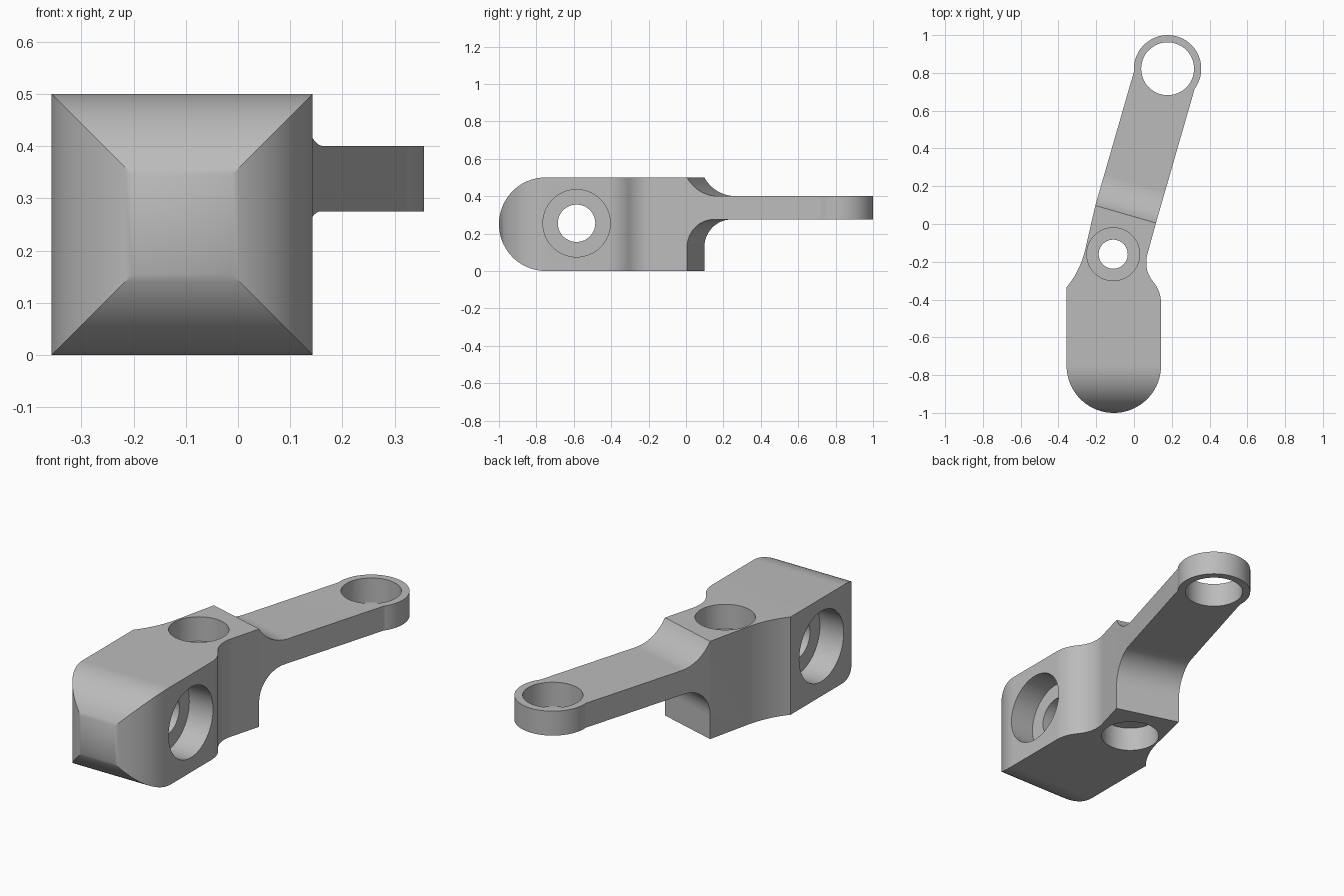
import bpy, bmesh
from math import sin, cos, pi, asin, radians
from mathutils import Vector, Matrix

cube = bpy.data.objects.get("Cube")
if cube:
    bpy.data.objects.remove(cube, do_unlink=True)

grey = bpy.data.materials.new("light_grey")
grey.use_nodes = True
GREY = (0.5, 0.5, 0.5, 1)
grey.diffuse_color = GREY
grey.node_tree.nodes["Principled BSDF"].inputs["Base Color"].default_value = GREY

# Main dimensions
HEIGHT, R = 0.5, 0.25
BLOCK = Vector((-0.107, -0.75))
HUB = Vector((-0.11, -0.16))
EYE, EYE_R = Vector((0.178, 0.822)), 0.178
ANGLE = radians(16.1)
ALONG = Vector((sin(ANGLE), cos(ANGLE)))
ACROSS = Vector((cos(ANGLE), -sin(ANGLE)))
HALF = 0.167
STEP = -0.802


def arc(center, r, a, b, n=32):
    return [(center[0] + r * cos(a + (b - a) * i / n),
             center[1] + r * sin(a + (b - a) * i / n)) for i in range(n + 1)]


def bezier(a, b, c, n=12):
    a, b, c = Vector(a), Vector(b), Vector(c)
    return [tuple(a.lerp(b, i / n).lerp(b.lerp(c, i / n), i / n)) for i in range(n + 1)]


def prism(name, outline, u, v, w, low, high):
    """Extrude an outline in the u, v plane from low to high along w."""
    u, v, w = Vector(u), Vector(v), Vector(w)
    bm = bmesh.new()
    face = bm.faces.new([bm.verts.new(u * a + v * b + w * low) for a, b in outline])
    new = bmesh.ops.extrude_face_region(bm, geom=[face])["geom"]
    bmesh.ops.translate(bm, vec=w * (high - low),
                        verts=[g for g in new if isinstance(g, bmesh.types.BMVert)])
    bmesh.ops.recalc_face_normals(bm, faces=bm.faces)
    mesh = bpy.data.meshes.new(name)
    bm.to_mesh(mesh)
    bm.free()
    mesh.materials.append(grey)
    obj = bpy.data.objects.new(name, mesh)
    bpy.context.collection.objects.link(obj)
    return obj


def carve(target, cutter, operation="DIFFERENCE"):
    mod = target.modifiers.new("carve", "BOOLEAN")
    mod.operation, mod.object, mod.solver = operation, cutter, "EXACT"
    bpy.context.view_layer.objects.active = target
    bpy.ops.object.modifier_apply(modifier=mod.name)
    bpy.data.objects.remove(cutter, do_unlink=True)


X, Y, Z = (1, 0, 0), (0, 1, 0), (0, 0, 1)

# Plan outline: rounded nose, necked waist, slanted arm, round eye
reach = pi - asin(HALF / EYE_R)
heading = pi / 2 - ANGLE
outline = arc(BLOCK, R, pi, 2 * pi, 48)
outline += bezier((0.143, -0.42), (0.143, -0.36), (0.105, -0.31))
outline += bezier((0.105, -0.31), (0.045, -0.24), (0.075, -0.145))[1:]
outline += [tuple(EYE + ALONG * STEP + ACROSS * HALF)]
outline += arc(EYE, EYE_R, heading - reach, heading + reach, 64)
outline += [tuple(EYE + ALONG * STEP - ACROSS * HALF)]
outline += bezier((-0.257, -0.13), (-0.285, -0.25), (-0.357, -0.335))
bracket = prism("pivot_bracket", outline, X, Y, Z, -0.1, 0.6)

# Side rounding of the nose
side = arc((BLOCK.y, R), R, pi / 2, 3 * pi / 2, 48) + [(1.2, 0), (1.2, HEIGHT)]
carve(bracket, prism("side_profile", side, Y, Z, X, -1, 1), "INTERSECT")

# Steps down to the thin arm, with filleted roots
run = 0.2 * cos(pi / 6)
upper = [(STEP, 0.7)] + arc((STEP + run, 0.6), 0.2, 7 * pi / 6, 3 * pi / 2, 16)
upper += [(0.4, 0.4), (0.4, 0.7)]
lower = [(STEP, -0.2)] + arc((STEP + 0.15, 0.125), 0.15, pi, pi / 2, 16)
lower += [(0.4, 0.275), (0.4, -0.2)]
for name, profile in (("upper_step", upper), ("lower_step", lower)):
    cutter = prism(name, profile, ALONG.to_3d(), Z, ACROSS.to_3d(), -0.6, 0.6)
    cutter.data.transform(Matrix.Translation(EYE.to_3d()))
    carve(bracket, cutter)


def bore(center, r, u, v, w, low, high):
    carve(bracket, prism("bore", arc(center, r, 0, 2 * pi, 64)[:-1], u, v, w, low, high))


# Eye hole
bore(EYE, 0.14, X, Y, Z, -0.2, 0.8)
# Hub hole, counterbored from top and bottom
bore(HUB, 0.077, X, Y, Z, -0.2, 0.8)
bore(HUB, 0.14, X, Y, Z, HEIGHT - 0.125, 0.8)
bore(HUB, 0.14, X, Y, Z, -0.2, 0.125)
# Cross hole, counterbored from both sides
cross = (-0.585, 0.255)
bore(cross, 0.1, Y, Z, X, -1, 1)
bore(cross, 0.18, Y, Z, X, BLOCK.x + R - 0.135, 1)
bore(cross, 0.18, Y, Z, X, -1, BLOCK.x - R + 0.135)

# Smooth curved walls, keep crisp edges
bpy.ops.object.select_all(action="DESELECT")
bracket.select_set(True)
bpy.context.view_layer.objects.active = bracket
bpy.ops.object.shade_smooth_by_angle(angle=radians(30))
normals = bracket.modifiers.new("flat_face_normals", "WEIGHTED_NORMAL")
normals.keep_sharp = True
